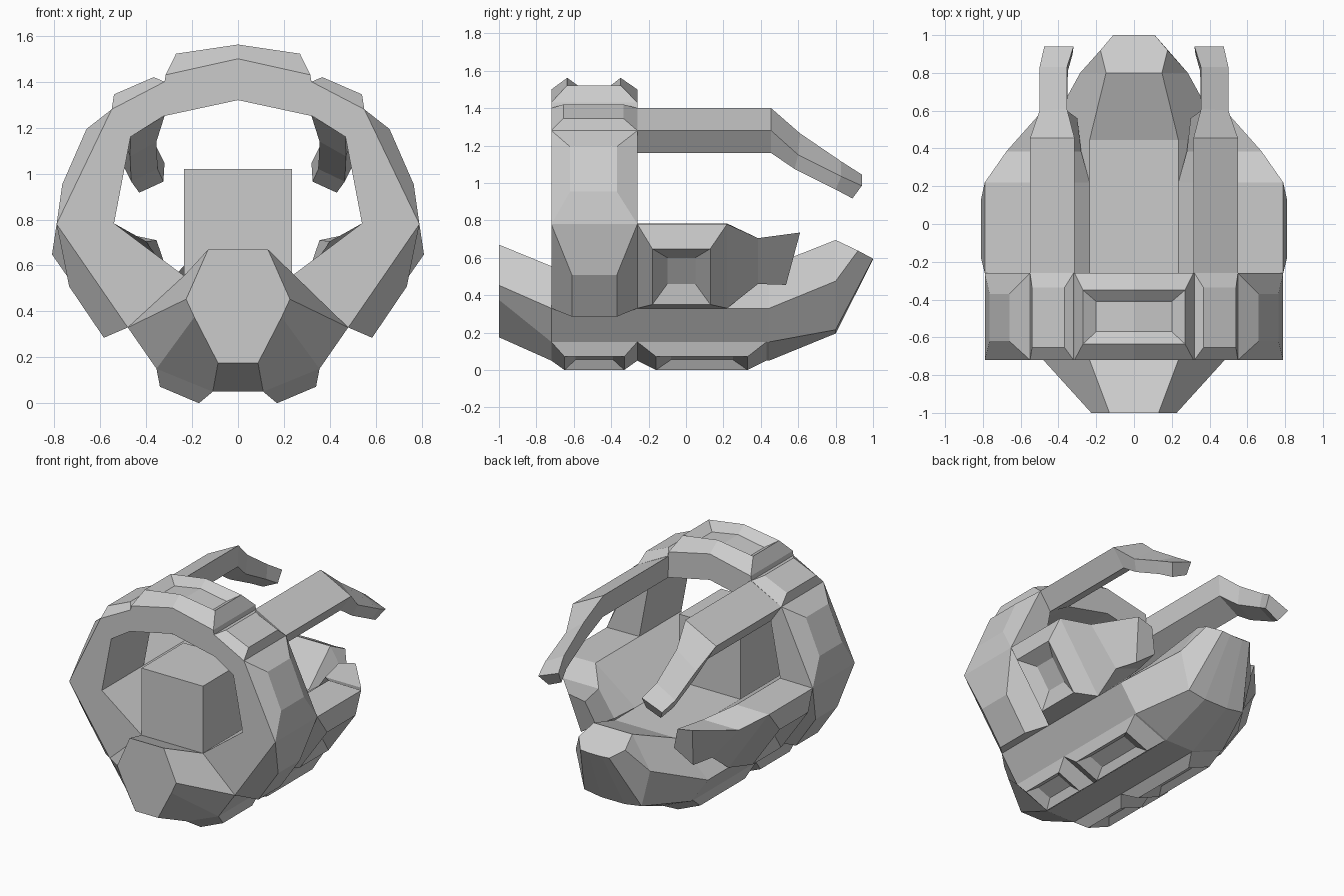
import bpy, bmesh

if "Cube" in bpy.data.objects:
    bpy.data.objects.remove(bpy.data.objects["Cube"])


def loft(name, loops, mirror=False, strip=False, start_cap=True):
    """Skin a list of matching closed loops; strip closes the end with quads across."""
    bm = bmesh.new()
    rows = [[bm.verts.new(p) for p in loop] for loop in loops]
    n = len(rows[0])
    for a, b in zip(rows, rows[1:]):
        for i in range(n):
            j = (i + 1) % n
            bm.faces.new((a[i], a[j], b[j], b[i]))
    if start_cap:
        bm.faces.new(rows[0])
    last = rows[-1]
    if strip:
        for i in range(n // 2 - 1):
            bm.faces.new((last[i], last[i + 1], last[n - 2 - i], last[n - 1 - i]))
    else:
        bm.faces.new(last)
    bmesh.ops.remove_doubles(bm, verts=bm.verts, dist=0.0005)
    bmesh.ops.recalc_face_normals(bm, faces=bm.faces)
    me = bpy.data.meshes.new(name)
    bm.to_mesh(me)
    bm.free()
    ob = bpy.data.objects.new(name, me)
    bpy.context.collection.objects.link(ob)
    if mirror:
        ob.modifiers.new("Mirror", 'MIRROR').use_clip = True
    return ob


def at(y, pts):
    return [(x, y, z) for x, z in pts]


def both(half):
    """Complete a half section (x, y, z) with its mirror image."""
    return half + [(-x, y, z) for x, y, z in reversed(half)]


def panel(name, steps, mirror=True):
    """Raised or recessed panel: each step is (outline points, y0, y1)."""
    loops = [at(y0, pts) + at(y1, pts[::-1]) for pts, y0, y1 in steps]
    ob = loft(name, loops, mirror, strip=True, start_cap=False)
    return ob


F, B = -0.72, -0.26          # front and back of the hoop

# Hull with raised nose and tail
main = [(.235, .555), (.48, .33), (.355, .15), (.11, .05)]
loft("hull", [
    both(at(-1.0, [(.13, .67), (.226, .453), (.19, .375), (.087, .175)])),
    both(at(F, main)),
    both(at(.445, main)),
    both(at(.80, [(.148, .695), (.285, .475), (.22, .215), (.09, .195)])),
    both([(.148, .80, .695), (.178, .92, .638), (.11, 1.0, .595), (.05, 1.0, .59)]),
])

# Central block inside the hoop
loft("central_block", [at(y, [(-.235, .5), (.235, .5), (.235, 1.02), (-.235, 1.02)])
                       for y in (F, B)])

# Hoop frame
hoop = [(0, 1.5), (.315, 1.43), (.32, 1.40), (.55, 1.28), (.79, .78), (.48, .33),
        (.235, .555), (.54, .783), (.468, 1.16), (.325, 1.25), (0, 1.32)]
loft("hoop", [at(F, hoop), at(B, hoop)], mirror=True)

# Raised panels around the hoop
panel("top_cap", [([(-.315, 1.43), (0, 1.5), (.315, 1.43)], F, B),
                  ([(-.27, 1.522), (0, 1.562), (.27, 1.522)], -.635, -.35),
                  ([(-.2, 1.48), (0, 1.515), (.2, 1.48)], -.57, -.41)], mirror=False)
panel("shoulder_panel", [([(.32, 1.40), (.55, 1.28)], F, B),
                         ([(.367, 1.42), (.54, 1.345)], -.655, -.335)])
panel("upper_side_panel", [([(.55, 1.28), (.79, .78)], F, B),
                           ([(.66, 1.194), (.765, .954)], -.62, -.37)])
panel("lower_side_panel", [([(.79, .78), (.48, .33)], F, B),
                           ([(.735, .508), (.584, .285)], -.61, -.37)])

# Recessed bottom skids, front and rear
for name, y0, y1, r0, r1, f in (("front_skid", F, B, -.65, -.33, .06),
                                ("rear_skid", B, .43, -.16, .33, .08)):
    panel(name, [([(.355, .15), (.11, .05)], y0, y1),
                 ([(.34, .072), (.17, .0)], r0, r1),
                 ([(.292, .095), (.195, .055)], r0 + f, r1 - f)])

# Side pods tapering backwards
pod = [(.79, .78), (.54, .783), (.235, .555), (.48, .33)]
loft("side_pod", [
    at(B, pod),
    at(.22, pod),
    at(.385, [(.675, .705), (.40, .705), (.28, .53), (.47, .46)]),
    [(.475, .61, .735), (.355, .60, .71), (.30, .56, .55), (.43, .535, .455)],
], mirror=True)
panel("pod_recess", [([(.79, .78), (.48, .33)], B, .22),
                     ([(.81, .648), (.603, .35)], -.18, .13),
                     ([(.71, .60), (.614, .46)], -.1, .05)])

# Rear arms reaching back from the shoulders
arm = [(.315, 1.40), (.55, 1.28), (.468, 1.16), (.32, 1.25)]
loft("rear_arm", [
    at(B, arm),
    at(.455, arm),
    [(.355, .61, 1.265), (.50, .60, 1.15), (.47, .58, 1.075), (.355, .59, 1.14)],
    [(.355, .83, 1.115), (.50, .83, 1.035), (.465, .80, .965), (.35, .81, 1.02)],
    [(.32, .94, 1.045), (.475, .94, .985), (.43, .89, .917), (.325, .90, .965)],
], mirror=True)
